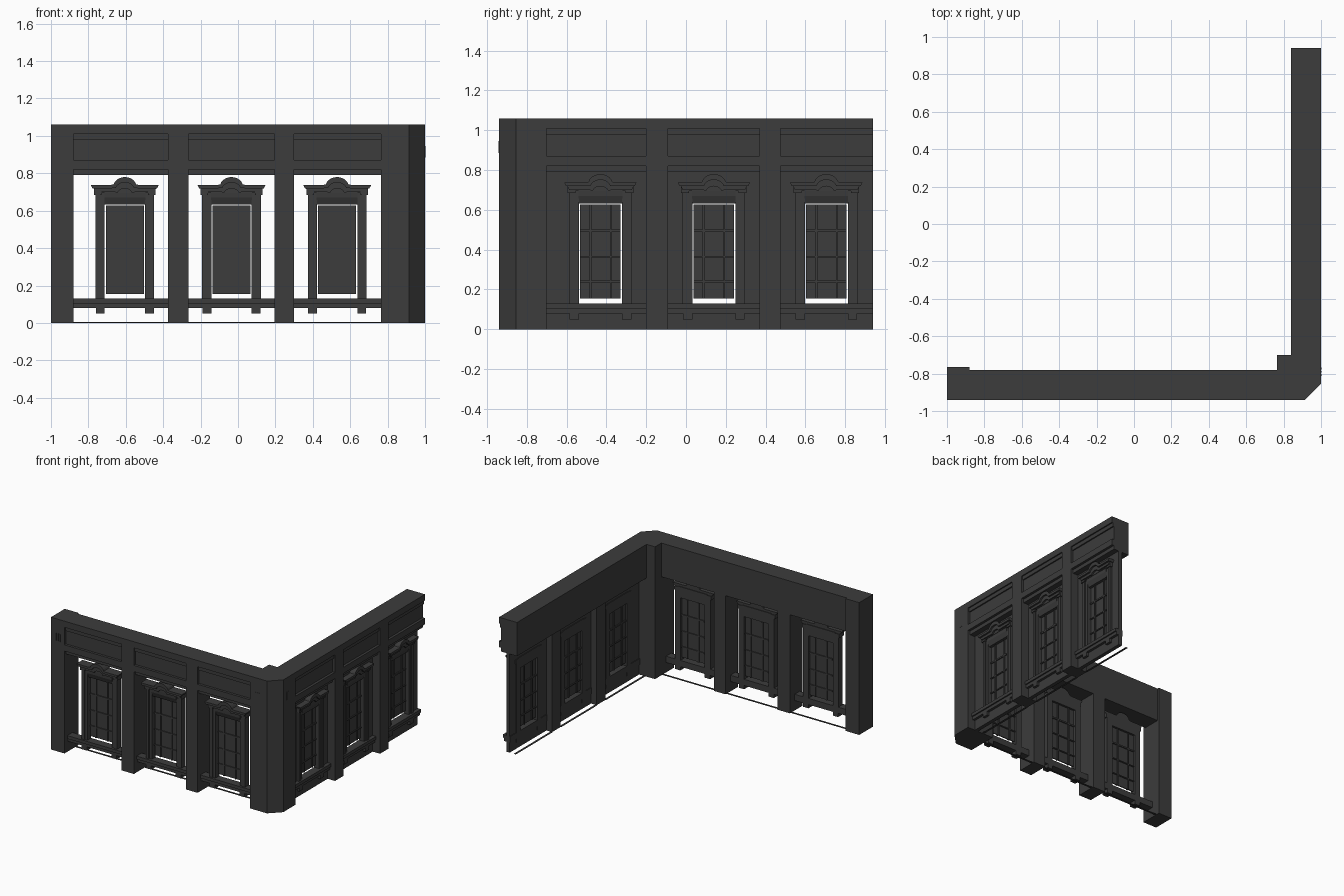
import bpy, bmesh, math
from mathutils import Vector, Matrix

if "Cube" in bpy.data.objects:
    bpy.data.objects.remove(bpy.data.objects["Cube"])

# One dark stone colour
stone = bpy.data.materials.new("dark_grey_stone")
stone.use_nodes = True
colour = (0.045, 0.045, 0.045, 1)
stone.diffuse_color = colour
stone.node_tree.nodes["Principled BSDF"].inputs["Base Color"].default_value = colour

# Wing frames: u runs along the wall, d goes inward from the outer face, z is up
FRONT = Matrix.Translation((0, -0.94, 0))
SIDE = Matrix.Translation((1, 0, 0)) @ Matrix.Rotation(math.pi / 2, 4, 'Z')


def extrude(name, loop, along, frame):
    """Extrude a closed outline along a vector into a solid."""
    bm = bmesh.new()
    face = bm.faces.new([bm.verts.new(p) for p in loop])
    out = bmesh.ops.extrude_face_region(bm, geom=[face], use_keep_orig=True)
    moved = [g for g in out["geom"] if isinstance(g, bmesh.types.BMVert)]
    bmesh.ops.translate(bm, verts=moved, vec=Vector(along))
    bmesh.ops.recalc_face_normals(bm, faces=bm.faces)
    bm.transform(frame)
    mesh = bpy.data.meshes.new(name)
    bm.to_mesh(mesh)
    bm.free()
    mesh.materials.append(stone)
    obj = bpy.data.objects.new(name, mesh)
    bpy.context.collection.objects.link(obj)
    return obj


def box(name, frame, u0, u1, d0, d1, z0, z1):
    loop = [(u0, d0, z0), (u1, d0, z0), (u1, d1, z0), (u0, d1, z0)]
    return extrude(name, loop, (0, 0, z1 - z0), frame)


def run(name, frame, u0, u1, profile):
    """Sweep a (depth, height) profile along the wall."""
    return extrude(name, [(u0, d, z) for d, z in profile], (u1 - u0, 0, 0), frame)


def plate(name, frame, c, outline, d0, d1):
    """Push a (sideways, height) outline inward from d0 to d1."""
    return extrude(name, [(c + u, d0, z) for u, z in outline], (0, d1 - d0, 0), frame)


def hood(half, base, thick, radius):
    """Level moulding that bends up into a round arch in the middle."""
    def edge(drop):
        r = radius - drop * 0.6
        arc = [math.radians(a) for a in range(165, 0, -15)]
        bend = [(r * math.cos(a), base - drop - 0.01 + (r - 0.01) * math.sin(a)) for a in arc]
        return [(-half + drop * 0.5, base - drop)] + [(-radius - 0.012, base - drop)] + \
            bend + [(radius + 0.012, base - drop), (half - drop * 0.5, base - drop)]
    return edge(0) + edge(thick)[::-1]


def window(frame, c):
    # Sash with glazing bars on both faces
    box("window_sash", frame, c - 0.102, c + 0.102, 0.082, 0.09, 0.155, 0.627)
    for u, w in ((-0.05, 0.006), (0.052, 0.004)):
        box("upright_glazing_bar", frame, c + u - w, c + u + w, 0.074, 0.098, 0.155, 0.627)
    for z, w in ((0.24, 0.004), (0.365, 0.004), (0.495, 0.006)):
        box("cross_glazing_bar", frame, c - 0.102, c + 0.102, 0.074, 0.098, z - w, z + w)
    # Jambs, ears and brackets
    for s in (-1, 1):
        def pair(name, a, b, *rest):
            box(name, frame, c + min(s * a, s * b), c + max(s * a, s * b), *rest)
        pair("jamb", 0.108, 0.132, 0.055, 0.10, 0.13, 0.70)
        pair("outer_jamb", 0.132, 0.157, 0.048, 0.10, 0.13, 0.70)
        pair("jamb_ear", 0.125, 0.165, 0.04, 0.10, 0.685, 0.715)
        pair("sill_bracket", 0.108, 0.155, 0.045, 0.10, 0.05, 0.08)
    # Curved frieze, backing and arched cornice
    run("frieze", frame, c - 0.11, c + 0.11,
        [(0.10, 0.632), (0.065, 0.632), (0.058, 0.65), (0.05, 0.67), (0.048, 0.70), (0.10, 0.70)])
    box("frieze_cap", frame, c - 0.13, c + 0.13, 0.045, 0.10, 0.695, 0.72)
    tympanum = [(0.062 * math.cos(math.radians(a)), 0.71 + 0.052 * math.sin(math.radians(a)))
                for a in range(0, 181, 15)]
    plate("tympanum", frame, c, tympanum, 0.05, 0.095)
    plate("upper_cornice", frame, c, hood(0.182, 0.738, 0.018, 0.062), 0.018, 0.095)
    plate("lower_cornice", frame, c, hood(0.168, 0.722, 0.022, 0.052), 0.032, 0.095)


def bay(frame, u0, u1, c, walled):
    # Beam with sunk panel and stepped foot
    run("beam", frame, u0, u1,
        [(0.16, 1.06), (0, 1.06), (0, 1.01), (0.01, 1.01), (0.01, 0.98), (0.02, 0.98),
         (0.02, 0.87), (0, 0.87), (0, 0.82), (0.02, 0.82), (0.02, 0.79), (0.16, 0.79)])
    box("sill", frame, u0, u1, 0.045, 0.10, 0.08, 0.13)
    box("sill_nosing", frame, u0, u1, 0.035, 0.045, 0.105, 0.13)
    box("floor_strip", frame, u0, u1, 0.135, 0.15, 0, 0.004)
    window(frame, c)
    if walled:
        box("wall_left", frame, u0, c - 0.108, 0.065, 0.095, 0, 0.79)
        box("wall_right", frame, c + 0.108, u1, 0.065, 0.095, 0, 0.79)
        box("wall_below", frame, c - 0.108, c + 0.108, 0.065, 0.095, 0, 0.13)
        box("wall_above", frame, c - 0.108, c + 0.108, 0.065, 0.095, 0.632, 0.79)


def vent(frame, c):
    for i in (-1, 0, 1):
        box("pier_vent_slat", frame, c + i * 0.018 - 0.005, c + i * 0.018 + 0.005,
            -0.002, 0.01, 0.885, 0.945)


# Front wing: open bays between piers
for u0, u1, c in ((-0.88, -0.375, -0.605), (-0.265, 0.195, -0.035), (0.30, 0.765, 0.53)):
    bay(FRONT, u0, u1, c, False)
box("end_pier", FRONT, -1, -0.88, 0, 0.175, 0, 1.06)
box("front_pier", FRONT, -0.375, -0.265, 0, 0.16, 0, 1.06)
box("front_pier", FRONT, 0.195, 0.30, 0, 0.16, 0, 1.06)

# Side wing: bays closed by a thin wall
for u0, u1, c in ((-0.70, -0.20, -0.43), (-0.09, 0.37, 0.14), (0.475, 0.94, 0.705)):
    bay(SIDE, u0, u1, c, True)
for u0, u1 in ((-0.20, -0.09), (0.37, 0.475)):
    box("side_pier", SIDE, u0, u1, 0, 0.145, 0, 0.79)
    box("side_pier_head", SIDE, u0, u1, 0, 0.16, 0.79, 1.06)

# Chamfered corner pier
corner = [(0.765, -0.94, 0), (0.915, -0.94, 0), (1, -0.855, 0), (1, -0.70, 0), (0.765, -0.70, 0)]
extrude("corner_pier", corner, (0, 0, 1.06), Matrix.Identity(4))

# Small slatted vents near the pier tops
vent(FRONT, -0.94)
vent(FRONT, 0.83)
vent(SIDE, -0.79)
